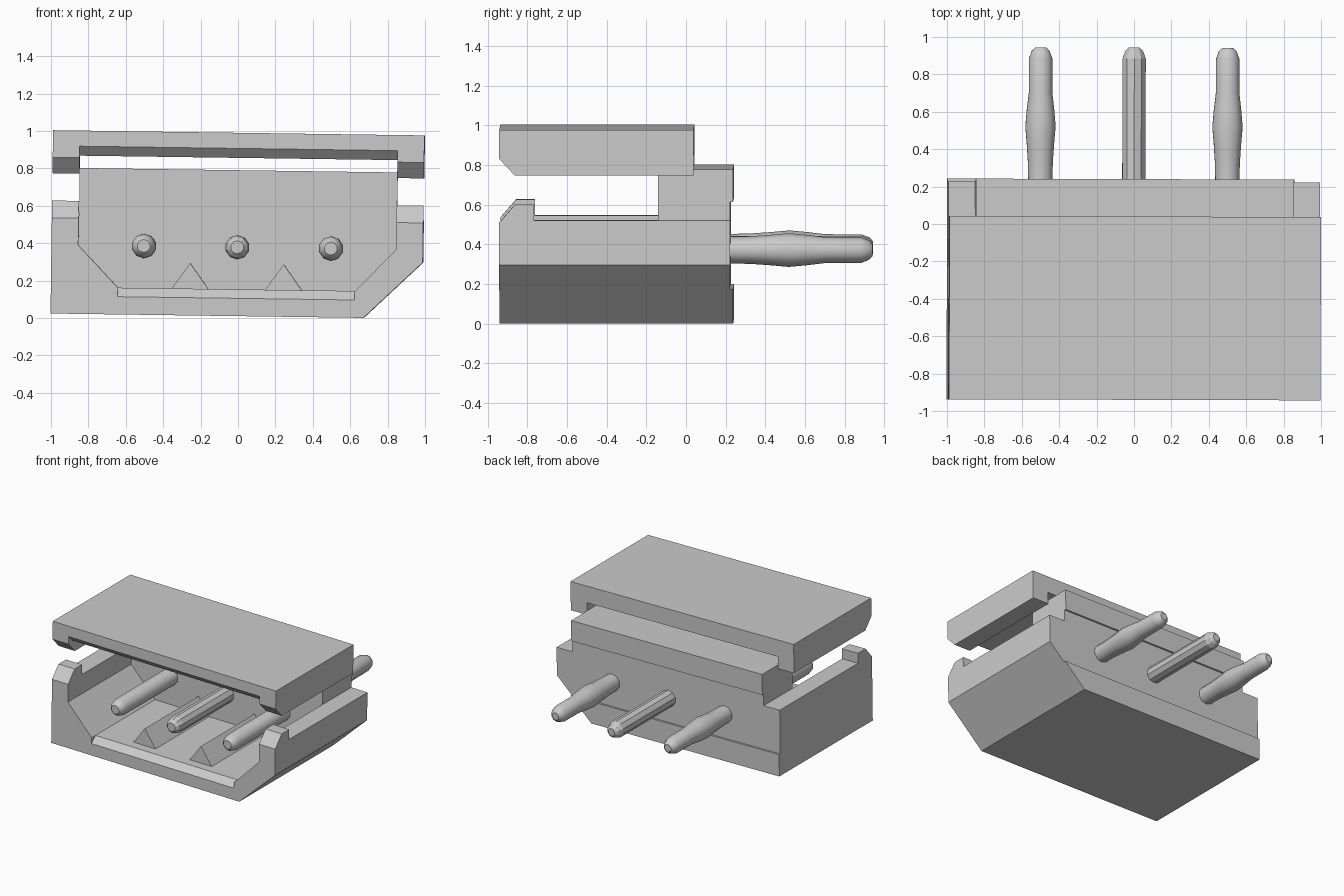
import bpy, bmesh, math
from mathutils import Matrix, Vector

cube = bpy.data.objects.get("Cube")
if cube:
    bpy.data.objects.remove(cube, do_unlink=True)

grey = bpy.data.materials.new("light_grey")
grey.use_nodes = True
grey.diffuse_color = (0.6, 0.6, 0.6, 1)
grey.node_tree.nodes["Principled BSDF"].inputs["Base Color"].default_value = (0.6, 0.6, 0.6, 1)
parts = []


def add_object(name, bm):
    bmesh.ops.recalc_face_normals(bm, faces=bm.faces)
    mesh = bpy.data.meshes.new(name)
    bm.to_mesh(mesh)
    bm.free()
    mesh.materials.append(grey)
    obj = bpy.data.objects.new(name, mesh)
    bpy.context.collection.objects.link(obj)
    parts.append(obj)
    return obj


def prism(name, axis, profile, start, end):
    """Extrude a profile: (x, z) points along y, or (y, z) points along x."""
    bm = bmesh.new()
    place = (lambda a, b, t: (a, t, b)) if axis == "y" else (lambda a, b, t: (t, a, b))
    face = bm.faces.new([bm.verts.new(place(a, b, start)) for a, b in profile])
    moved = bmesh.ops.extrude_face_region(bm, geom=[face])["geom"]
    shift = Vector(place(0, 0, end - start))
    bmesh.ops.translate(bm, verts=[v for v in moved if isinstance(v, bmesh.types.BMVert)], vec=shift)
    return add_object(name, bm)


def cut(target, cutter):
    """Subtract the cutter and throw it away."""
    mod = target.modifiers.new("cut", "BOOLEAN")
    mod.operation = "DIFFERENCE"
    mod.solver = "EXACT"
    mod.object = cutter
    bpy.context.view_layer.objects.active = target
    bpy.ops.object.modifier_apply(modifier=mod.name)
    parts.remove(cutter)
    bpy.data.objects.remove(cutter, do_unlink=True)


def lathe_pin(name, x, z, rings, sides=10):
    """Round pin along y from (y, radius) rings."""
    bm = bmesh.new()
    loops = []
    for y, r in rings:
        angles = [2 * math.pi * (i + 0.5) / sides for i in range(sides)]
        loops.append([bm.verts.new((x + r * math.cos(a), y, z + r * math.sin(a))) for a in angles])
    for low, high in zip(loops, loops[1:]):
        for i in range(sides):
            j = (i + 1) % sides
            bm.faces.new((low[i], low[j], high[j], high[i]))
    bm.faces.new(loops[0])
    bm.faces.new(loops[-1])
    return add_object(name, bm)


W, INNER, FRONT, BACK = 0.993, 0.85, -0.94, 0.24

# Housing block with one bevelled lower edge
housing = prism("housing", "y", [(-W, 0.01), (0.68, 0.01), (W, 0.31), (W, 0.79), (-W, 0.79)], FRONT, BACK)

# Open cavity with sloped lower corners
half = [(0.635, 0.153), (INNER, 0.378), (INNER, 1.2)]
cavity = half + [(-x, z) for x, z in reversed(half)]
cut(housing, prism("cavity_cutter", "y", cavity, -1.1, -0.14))

# Side arms with a hook at the front
above_arm = [(-0.765, 0.534), (0.4, 0.534), (0.4, 1.2), (-1.1, 1.2),
             (-1.1, 0.338), (-0.86, 0.614), (-0.765, 0.614)]
for s in (-1, 1):
    cut(housing, prism("arm_cutter", "x", above_arm, s * INNER, s * 1.1))

# Shallow recess across the back and bevelled lip at the front
cut(housing, prism("recess_cutter", "x", [(0.225, 0.185), (0.4, 0.185), (0.4, 0.625), (0.225, 0.625)], -1.1, 1.1))
cut(housing, prism("lip_cutter", "x", [(-0.99, 0.055), (-0.84, 0.205), (-0.99, 0.205)], -0.635, 0.63))

# Top cover with bevelled side skirts and a hollow between them
cover = prism("cover", "x", [(FRONT, 0.99), (FRONT, 0.845), (-0.86, 0.76), (0.04, 0.76), (0.04, 0.99)], -W, W)
cut(cover, prism("hollow_cutter", "x", [(-1.04, 1.01), (-0.891, 0.856), (0.2, 0.856), (0.2, 0.6), (-1.04, 0.6)],
                 -INNER, INNER))

# Ridges on the cavity floor
for name, x in (("right_ridge", -0.25), ("left_ridge", 0.25)):
    prism(name, "y", [(x - 0.1, 0.15), (x + 0.1, 0.15), (x, 0.29)], -0.82, -0.13)

# Contact pins: the outer two swell behind the housing
tip_front = [(-0.84, 0.035), (-0.82, 0.055), (-0.78, 0.065)]
tip_back = [(0.885, 0.065), (0.925, 0.05), (0.943, 0.03)]
swell = [(0.25, 0.068), (0.33, 0.07), (0.43, 0.077), (0.52, 0.085), (0.61, 0.077), (0.7, 0.066)]
for name, x, middle in (("right_pin", -0.5, swell), ("middle_pin", 0, []), ("left_pin", 0.5, swell)):
    pin = lathe_pin(name, x, 0.378, tip_front + middle + tip_back)
    if middle:
        bpy.ops.object.select_all(action="DESELECT")
        pin.select_set(True)
        bpy.context.view_layer.objects.active = pin
        bpy.ops.object.shade_smooth_by_angle(angle=math.radians(40))

# The whole connector leans very slightly
pivot = Matrix.Translation((0, 0, 0.5))
lean = pivot @ Matrix.Rotation(-0.003, 4, "Z") @ Matrix.Rotation(0.014, 4, "Y") @ pivot.inverted()
for obj in parts:
    obj.data.transform(lean)
